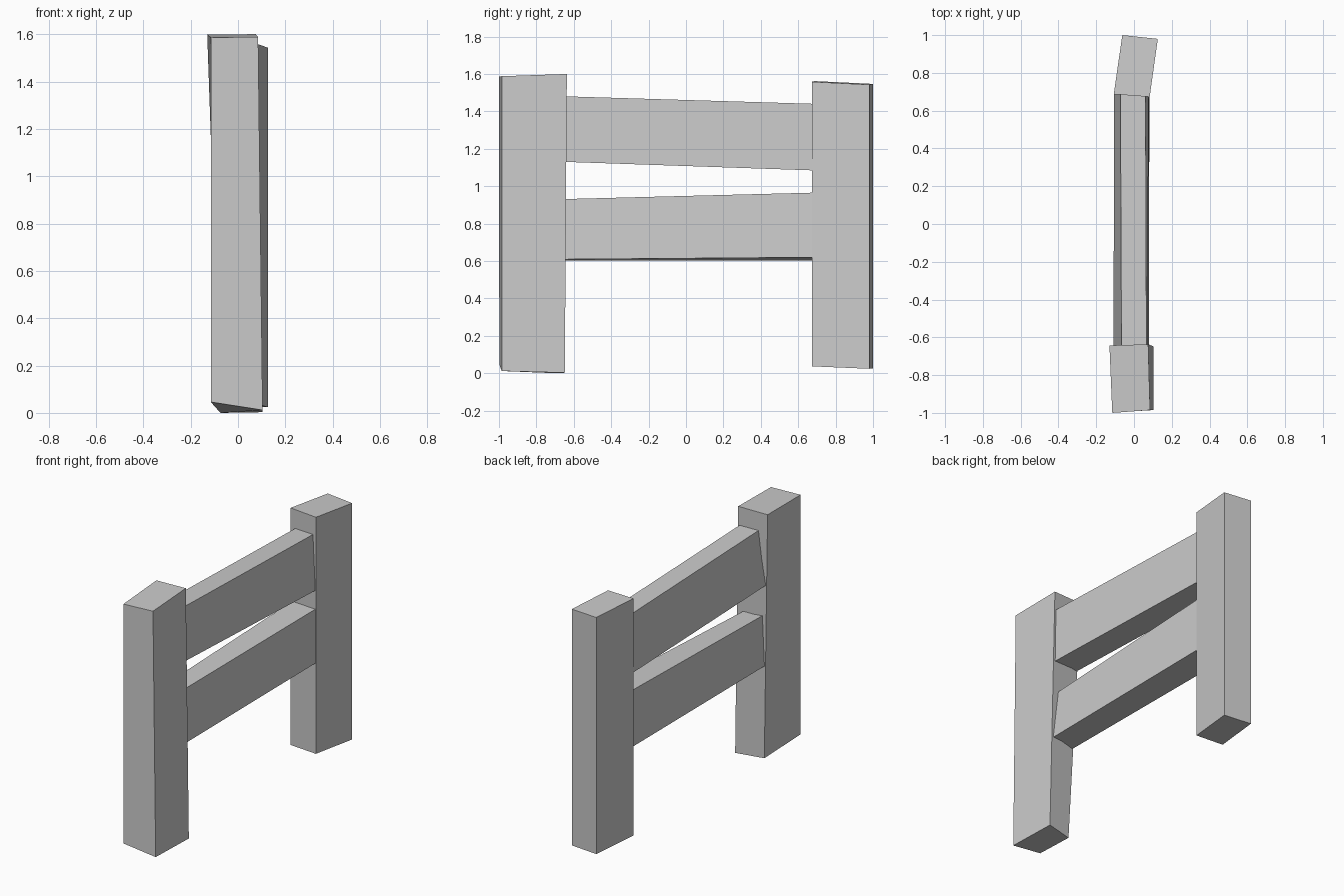
import bpy, bmesh

if "Cube" in bpy.data.objects:
    bpy.data.objects.remove(bpy.data.objects["Cube"])


def hewn_beam(name, start, end):
    """Irregular four-sided timber lofted between two end outlines."""
    bm = bmesh.new()
    a = [bm.verts.new(p) for p in start]
    b = [bm.verts.new(p) for p in end]
    bm.faces.new(a[::-1])
    bm.faces.new(b)
    for i in range(4):
        j = (i + 1) % 4
        bm.faces.new((a[i], a[j], b[j], b[i]))
    bmesh.ops.recalc_face_normals(bm, faces=bm.faces)
    mesh = bpy.data.meshes.new(name)
    bm.to_mesh(mesh)
    bm.free()
    obj = bpy.data.objects.new(name, mesh)
    bpy.context.collection.objects.link(obj)
    return obj


def rail(name, front, back):
    """Rail whose (x, z) end sections are tucked slightly into the posts."""
    return hewn_beam(name, [(x, -0.70, z) for x, z in front],
                     [(x, 0.70, z) for x, z in back])


# Front post: slightly twisted, with an uneven foot
hewn_beam("front_post",
          [(-0.115, -0.998, 0.046), (0.104, -0.985, 0.012),
           (0.104, -0.648, 0.003), (-0.074, -0.69, 0.0)],
          [(-0.115, -1.0, 1.586), (0.085, -0.985, 1.588),
           (0.075, -0.637, 1.6), (-0.13, -0.643, 1.598)])

# Back post: skewed upright prism
plan = [(-0.107, 0.687), (0.083, 0.673), (0.126, 0.98), (-0.062, 1.0)]
hewn_beam("back_post",
          [(x, y, z) for (x, y), z in zip(plan, (0.038, 0.037, 0.024, 0.026))],
          [(x, y, z) for (x, y), z in zip(plan, (1.562, 1.558, 1.543, 1.547))])

# Rails between the posts
rail("upper_rail",
     [(-0.108, 1.134), (0.070, 1.132), (0.066, 1.482), (-0.066, 1.482)],
     [(-0.106, 1.085), (0.078, 1.084), (0.061, 1.44), (-0.072, 1.44)])
rail("lower_rail",
     [(-0.088, 0.603), (0.080, 0.609), (0.042, 0.93), (-0.083, 0.93)],
     [(-0.098, 0.604), (0.081, 0.620), (0.079, 0.966), (-0.094, 0.966)])
